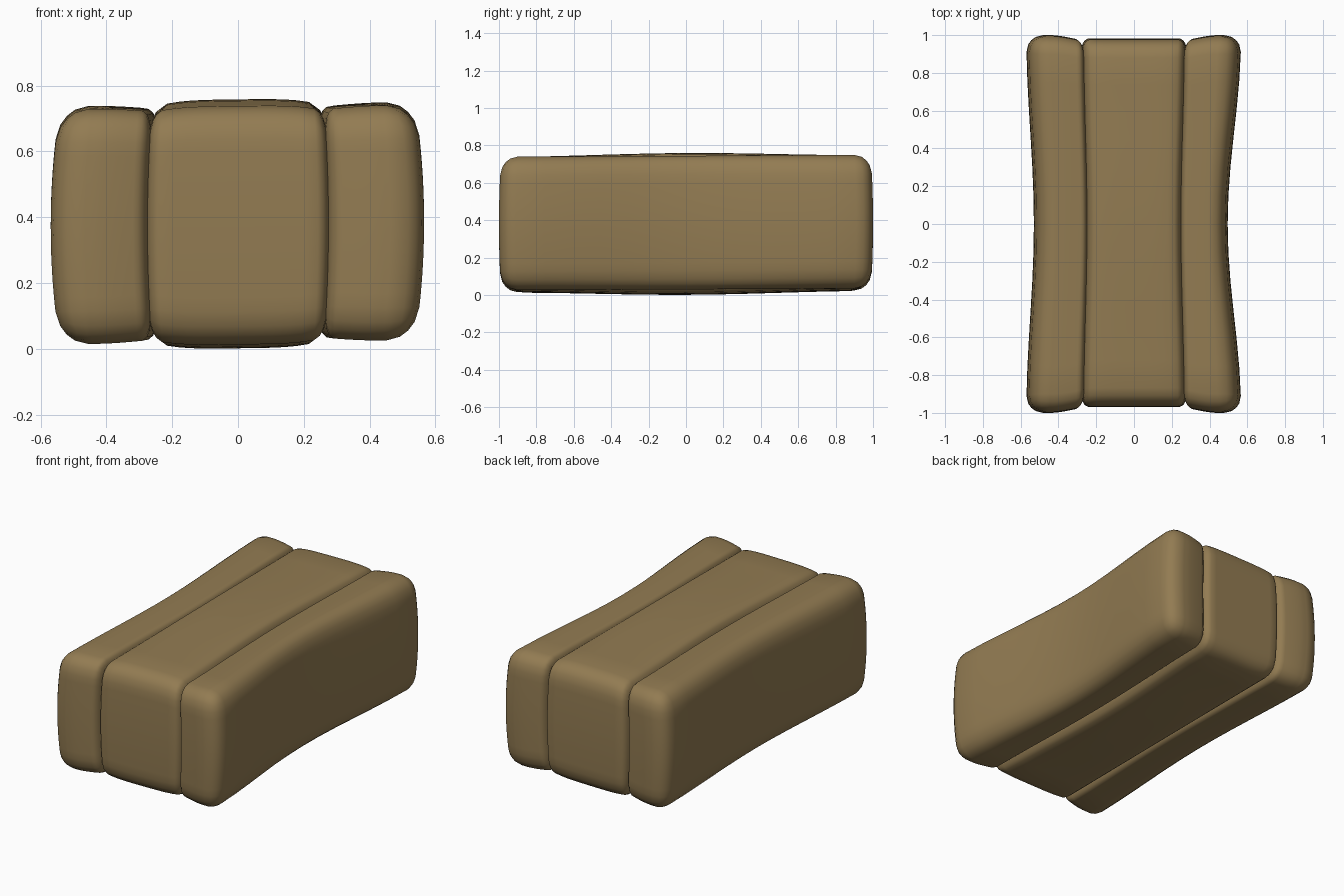
import bpy, bmesh, math
from mathutils import Vector

if "Cube" in bpy.data.objects:
    bpy.data.objects.remove(bpy.data.objects["Cube"], do_unlink=True)

canvas = bpy.data.materials.new("tan_canvas")
canvas.use_nodes = True
canvas.diffuse_color = (0.29, 0.2, 0.085, 1)
bsdf = canvas.node_tree.nodes["Principled BSDF"]
bsdf.inputs["Base Color"].default_value = canvas.diffuse_color
bsdf.inputs["Roughness"].default_value = 0.9

MID_Z = 0.38


def rounded(u, low, high, r_low, r_high):
    """Map a point of the unit cube surface onto a box with soft edges."""
    flat = 0.75
    d = Vector([math.copysign(max(abs(c) - flat, 0) / (1 - flat), c) for c in u])
    d.normalize()
    out = []
    for c, a, b, ra, rb, n in zip(u, low, high, r_low, r_high, d):
        t = (max(-flat, min(flat, c)) / flat + 1) / 2
        core = (a + ra) + t * ((b - rb) - (a + ra))
        out.append(core + n * (rb if c > 0 else ra))
    return Vector(out)


def cushion(name, low, high, r_low, r_high, shape):
    bm = bmesh.new()
    bmesh.ops.create_cube(bm, size=2)
    bmesh.ops.subdivide_edges(bm, edges=bm.edges[:], cuts=15, use_grid_fill=True)
    for v in bm.verts:
        p = shape(rounded(v.co, low, high, r_low, r_high))
        # Pinched waist along the length, swollen at mid height
        waist = math.cos(math.pi / 2 * p.y) ** 2
        h = (p.z - MID_Z) / 0.36
        pinch = 0.07 + 0.08 * max(0, p.x - 0.27) / 0.3 * 2 * 0.35
        p.x *= (1 - pinch * waist) * (1 - 0.05 * h * h)
        p.y *= 1 - 0.012 * h * h
        p.z += 0.012 * p.x + 0.005 * p.y
        v.co = p
    mesh = bpy.data.meshes.new(name)
    bm.to_mesh(mesh)
    bm.free()
    mesh.materials.append(canvas)
    obj = bpy.data.objects.new(name, mesh)
    bpy.context.collection.objects.link(obj)
    bpy.ops.object.select_all(action='DESELECT')
    obj.select_set(True)
    bpy.context.view_layer.objects.active = obj
    bpy.ops.object.shade_smooth_by_angle(angle=math.radians(60))


def crown(p):
    # Middle roll: domed across its width and along its length
    p.z = MID_Z + (p.z - MID_Z) * (1 + 0.045 * math.cos(math.pi / 2 * p.y) ** 2
                                   - 0.05 * (p.x / 0.28) ** 4)
    p.y += 0.007
    return p


def taper(p):
    # Side rolls: ends and top fall towards the seam
    t = max(0, min(1, (0.44 - abs(p.x)) / 0.17)) ** 1.5
    p.y *= 1 - 0.03 * t
    p.z = MID_Z + (p.z - MID_Z) * (1 - 0.03 * t)
    return p


soft = (0.04, 0.09, 0.1)
cushion("middle_roll", (-0.283, -0.975, 0.018), (0.283, 0.975, 0.742), soft, soft, crown)

outer, seam = (0.09, 0.09, 0.1), (0.035, 0.09, 0.1)
cushion("left_roll", (0.27, -1, 0.025), (0.567, 1, 0.739), seam, outer, taper)
cushion("right_roll", (-0.57, -1, 0.025), (-0.27, 1, 0.739), outer, seam, taper)
